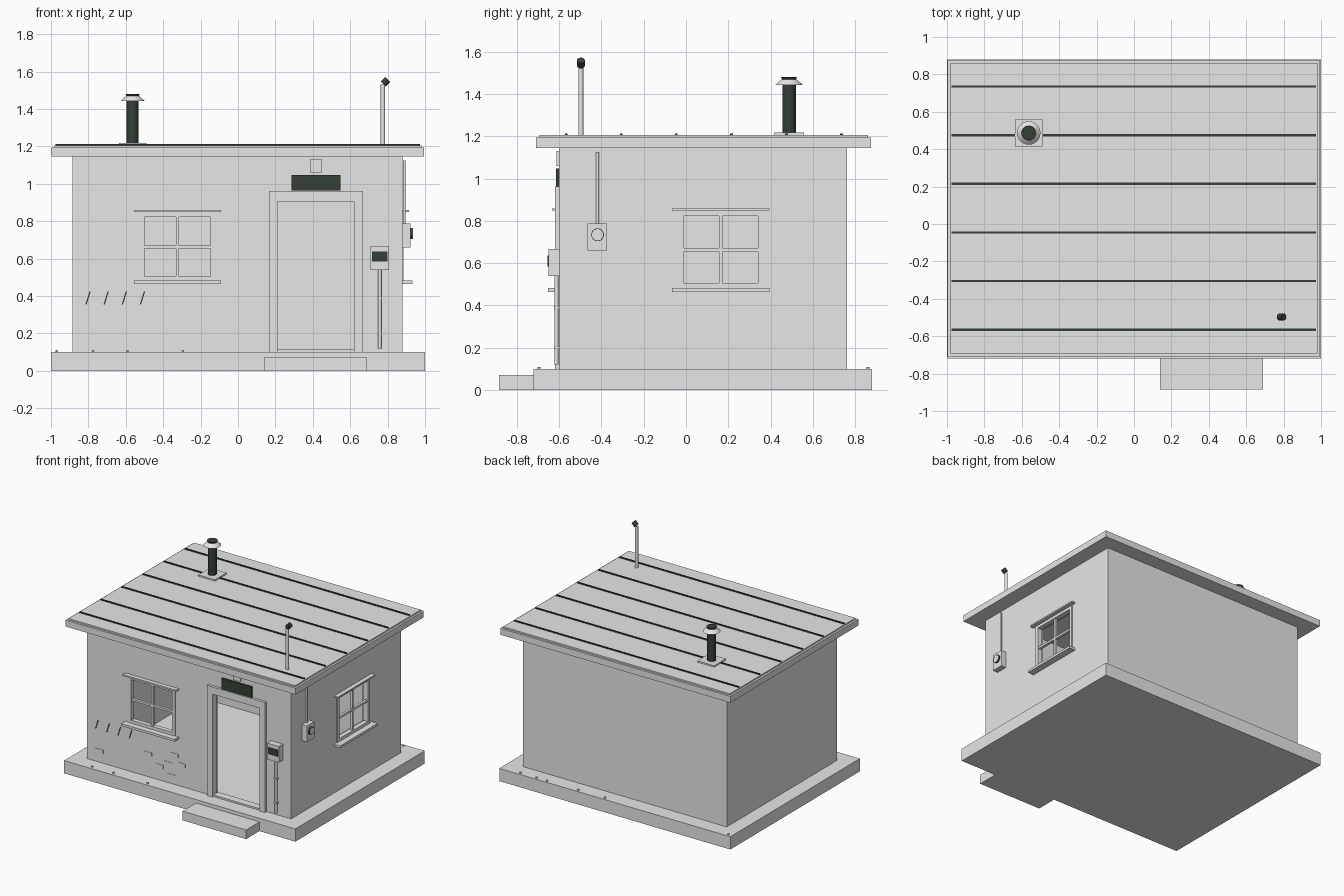
import bpy, bmesh, math
from mathutils import Vector, Matrix


def material(name, rgb):
    m = bpy.data.materials.new(name)
    m.diffuse_color = (*rgb, 1)
    return m


GREY = material("plain_grey", (0.8, 0.8, 0.8))
DARK = material("dark_green_black", (0.035, 0.05, 0.036))


def finish(name, bm, mat):
    me = bpy.data.meshes.new(name)
    bm.to_mesh(me)
    bm.free()
    me.materials.append(mat)
    ob = bpy.data.objects.new(name, me)
    bpy.context.collection.objects.link(ob)
    return ob


def box(name, x0, x1, y0, y1, z0, z1, mat=GREY, shear=0.0):
    """Box from its limits; shear slides the top along x."""
    bm = bmesh.new()
    bmesh.ops.create_cube(bm, size=1)
    for v in bm.verts:
        x, y, z = v.co + Vector((0.5, 0.5, 0.5))
        v.co = (x0 + (x1 - x0) * x + shear * z, y0 + (y1 - y0) * y, z0 + (z1 - z0) * z)
    return finish(name, bm, mat)


def cone(name, centre, r1, r2, depth, mat=GREY, axis=(0, 0, 1), sides=24):
    bm = bmesh.new()
    rot = Vector((0, 0, 1)).rotation_difference(Vector(axis)).to_matrix().to_4x4()
    bmesh.ops.create_cone(bm, cap_ends=True, segments=sides, radius1=r1, radius2=r2,
                          depth=depth, matrix=Matrix.Translation(centre) @ rot)
    ob = finish(name, bm, mat)
    for p in ob.data.polygons:
        p.use_smooth = len(p.vertices) == 4
    ob.data.set_sharp_from_angle(angle=math.radians(35))
    return ob


# Foundation slab and entrance step
box("foundation_slab", -1, 1, -0.72, 0.88, 0, 0.10)
box("entrance_step", 0.14, 0.69, -0.885, -0.715, 0, 0.072)

# Hollow walls with open doorway and two window openings
walls = box("walls", -0.885, 0.88, -0.60, 0.76, 0.095, 1.15)
cutters = [
    box("room_cutter", -0.825, 0.82, -0.54, 0.70, 0.05, 1.3),
    box("door_cutter", 0.20, 0.63, -0.8, -0.4, 0.05, 0.92),
    box("front_window_cutter", -0.52, -0.125, -0.8, -0.4, 0.485, 0.84),
    box("side_window_cutter", 0.7, 1.0, -0.03, 0.36, 0.485, 0.84),
]
for c in cutters:
    mod = walls.modifiers.new("cut", 'BOOLEAN')
    mod.operation, mod.solver, mod.object = 'DIFFERENCE', 'EXACT', c
    c.hide_render = True
dg = bpy.context.evaluated_depsgraph_get()
cut_mesh = bpy.data.meshes.new_from_object(walls.evaluated_get(dg))
walls.modifiers.clear()
walls.data = cut_mesh
for c in cutters:
    bpy.data.objects.remove(c)

# Roof slab, raised sheet and dark standing seams
box("roof_fascia", -0.997, 0.995, -0.708, 0.875, 1.145, 1.195)
box("roof_sheet", -0.982, 0.98, -0.693, 0.86, 1.19, 1.206)
for i in range(6):
    y = -0.565 + 0.26 * i
    box("roof_seam", -0.975, 0.972, y - 0.006, y + 0.006, 1.20, 1.213, DARK)


# Window: built on the front wall, turned onto the side wall when needed
def window(name, u0, u1, side):
    def part(label, a, b, out, inn, z0, z1):
        if side:
            box(f"{name}_{label}", 0.88 - inn, 0.88 + out, a, b, z0, z1)
        else:
            box(f"{name}_{label}", a, b, -0.60 - out, -0.60 + inn, z0, z1)
    mid = (u0 + u1) / 2
    w = 0.025
    part("left_frame", u0, u0 + w, 0.006, 0.03, 0.48, 0.845)
    part("right_frame", u1 - w, u1, 0.006, 0.03, 0.48, 0.845)
    part("top_frame", u0 + w, u1 - w, 0.006, 0.03, 0.823, 0.845)
    part("bottom_frame", u0 + w, u1 - w, 0.006, 0.03, 0.48, 0.505)
    part("upright_bar", mid - 0.008, mid + 0.008, 0.0, 0.02, 0.50, 0.83)
    part("cross_bar", u0 + w, u1 - w, 0.0, 0.02, 0.655, 0.671)
    part("header", u0 - 0.03, u1 + 0.03, 0.033, 0.01, 0.848, 0.859)
    part("sill", u0 - 0.03, u1 + 0.03, 0.052, 0.01, 0.464, 0.482)


window("front_window", -0.525, -0.122, False)
window("side_window", -0.037, 0.365, True)

# Door frame and threshold
box("door_left_jamb", 0.165, 0.212, -0.62, -0.57, 0.10, 0.962)
box("door_right_jamb", 0.62, 0.667, -0.62, -0.57, 0.10, 0.962)
box("door_lintel", 0.212, 0.62, -0.62, -0.57, 0.905, 0.962)
box("door_threshold", 0.212, 0.62, -0.61, -0.55, 0.10, 0.113)

# Dark sign board and small lamp block over the door
box("door_sign_board", 0.287, 0.547, -0.614, -0.60, 0.963, 1.047, DARK)
box("door_lamp_block", 0.384, 0.448, -0.611, -0.60, 1.06, 1.13)

# Front meter box with dark screen and conduit
box("meter_box", 0.708, 0.808, -0.65, -0.60, 0.54, 0.667)
box("meter_screen", 0.717, 0.80, -0.654, -0.649, 0.585, 0.637, DARK)
cone("meter_conduit", (0.758, -0.612, 0.33), 0.0095, 0.0095, 0.42, sides=12)
for z in (0.2, 0.39):
    box("conduit_clip", 0.745, 0.771, -0.624, -0.60, z - 0.006, z + 0.006)

# Side switch box with dial and conduit
box("switch_box", 0.88, 0.922, -0.465, -0.373, 0.66, 0.787)
cone("switch_dial_rim", (0.927, -0.418, 0.734), 0.03, 0.03, 0.014, DARK, (1, 0, 0))
cone("switch_dial_face", (0.9335, -0.418, 0.734), 0.027, 0.027, 0.003, GREY, (1, 0, 0))
cone("switch_conduit", (0.889, -0.418, 0.955), 0.007, 0.007, 0.34, sides=12)

# Chimney
box("chimney_flashing", -0.635, -0.49, 0.415, 0.558, 1.20, 1.217)
cone("chimney_pipe", (-0.563, 0.487, 1.33), 0.032, 0.032, 0.25, DARK)
cone("chimney_rain_cap", (-0.563, 0.487, 1.456), 0.063, 0.036, 0.026)
cone("chimney_crown", (-0.563, 0.487, 1.472), 0.03, 0.038, 0.016, DARK)

# Vent pipe with tilted hood
cone("vent_pipe", (0.775, -0.497, 1.365), 0.012, 0.012, 0.33, sides=16)
cone("vent_hood", (0.789, -0.497, 1.546), 0.019, 0.019, 0.034, DARK, (1, 0, 1), sides=16)

# Dark slashes scratched on the front wall
for i in range(4):
    x = -0.816 + 0.097 * i
    box("wall_scratch", x, x + 0.007, -0.603, -0.599, 0.355, 0.425, DARK, shear=0.022)

# Thin exposed bricks low on the front wall
for x, z in ((-0.78, 0.19), (-0.36, 0.28), (-0.13, 0.33), (-0.18, 0.25),
             (-0.07, 0.27), (-0.16, 0.16), (-0.26, 0.21)):
    box("exposed_brick", x - 0.035, x + 0.035, -0.603, -0.599, z - 0.014, z + 0.014)

# Small pebbles on the slab edge
for x, y in ((-0.775, -0.695), (-0.59, -0.695), (-0.295, -0.695), (-0.97, 0.86),
             (0.83, 0.86), (0.69, 0.86), (0.6, 0.86), (0.33, 0.86), (0.1, 0.86)):
    cone("pebble", (x, y, 0.104), 0.009, 0.006, 0.012, sides=6)
